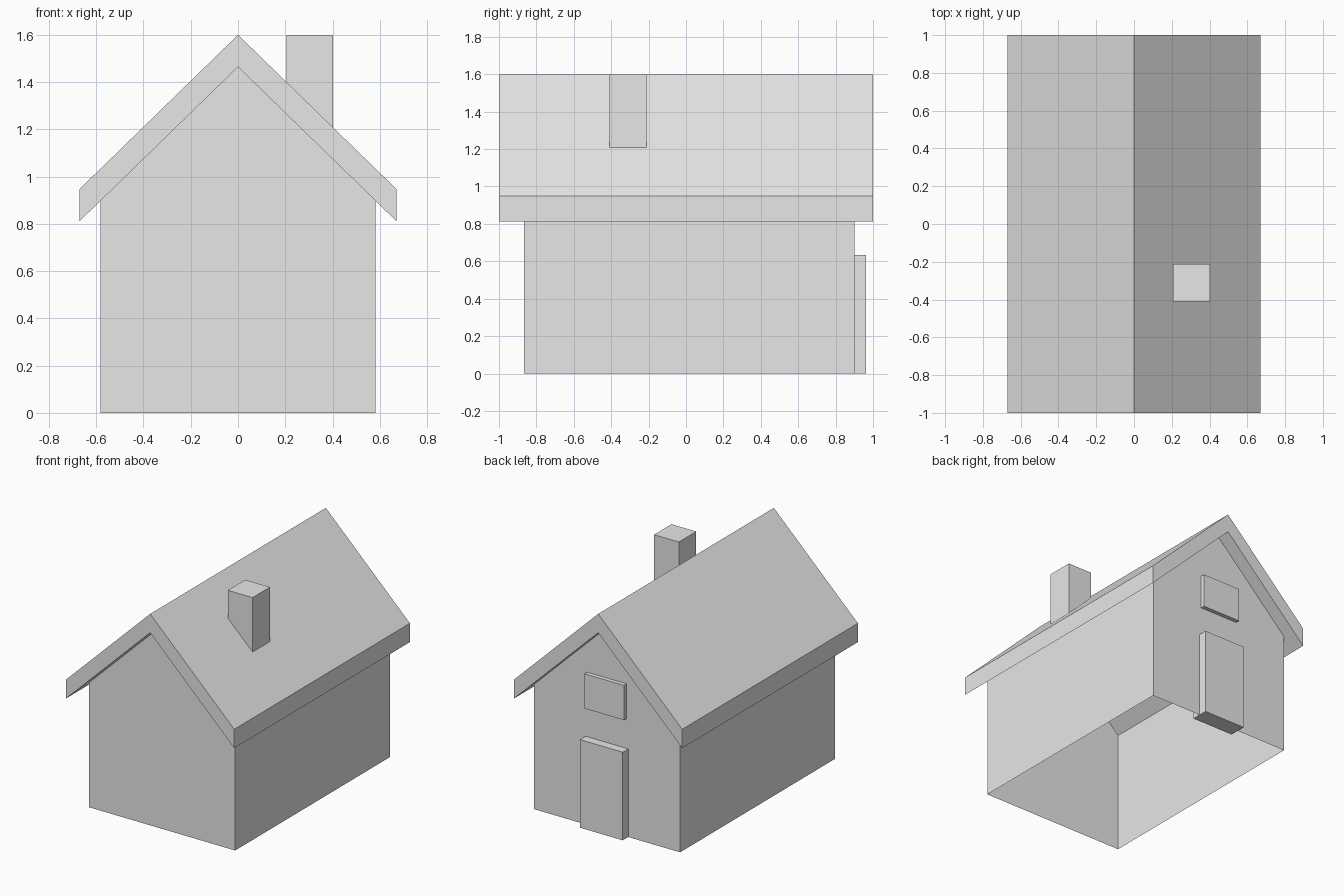
import bpy
import bmesh

cube = bpy.data.objects.get("Cube")
if cube:
    bpy.data.objects.remove(cube, do_unlink=True)

# One plain grey for the whole house
grey = bpy.data.materials.new("plain grey")
grey.use_nodes = True
grey.diffuse_color = (0.8, 0.8, 0.8, 1)
grey.node_tree.nodes["Principled BSDF"].inputs["Base Color"].default_value = (0.8, 0.8, 0.8, 1)


def prism(name, profile, y0, y1, open_sides=()):
    """Extrude a counter-clockwise (x, z) profile along y, leaving some sides open."""
    bm = bmesh.new()
    front = [bm.verts.new((x, y0, z)) for x, z in profile]
    back = [bm.verts.new((x, y1, z)) for x, z in profile]
    bm.faces.new(front)
    bm.faces.new(back[::-1])
    n = len(profile)
    for i in range(n):
        if i not in open_sides:
            j = (i + 1) % n
            bm.faces.new((front[i], back[i], back[j], front[j]))
    mesh = bpy.data.meshes.new(name)
    bm.to_mesh(mesh)
    bm.free()
    mesh.materials.append(grey)
    obj = bpy.data.objects.new(name, mesh)
    bpy.context.collection.objects.link(obj)
    return obj


def box(name, x0, x1, y0, y1, z0, z1):
    return prism(name, [(x0, z0), (x1, z0), (x1, z1), (x0, z1)], y0, y1)


ridge, eave, half_roof, thick = 1.6, 0.948, 0.67, 0.136
half_wall = 0.583
under_ridge = ridge - thick
wall_top = under_ridge - half_wall * (ridge - eave) / half_roof

# Thin walls with gables, open below and under the roof
prism("walls", [(-half_wall, 0), (half_wall, 0), (half_wall, wall_top),
                (0, under_ridge), (-half_wall, wall_top)],
      -0.865, 0.9, open_sides=(0, 2, 3))

# Overhanging pitched roof slab
prism("roof", [(-half_roof, eave - thick), (0, under_ridge), (half_roof, eave - thick),
               (half_roof, eave), (0, ridge), (-half_roof, eave)], -1, 1)

# Chimney, door and gable window
box("chimney", 0.206, 0.403, -0.41, -0.212, 1.15, ridge)
box("door", -0.17, 0.17, 0.835, 0.963, 0, 0.635)
box("gable_window", -0.157, 0.157, 0.87, 0.93, 0.85, 1.1)
